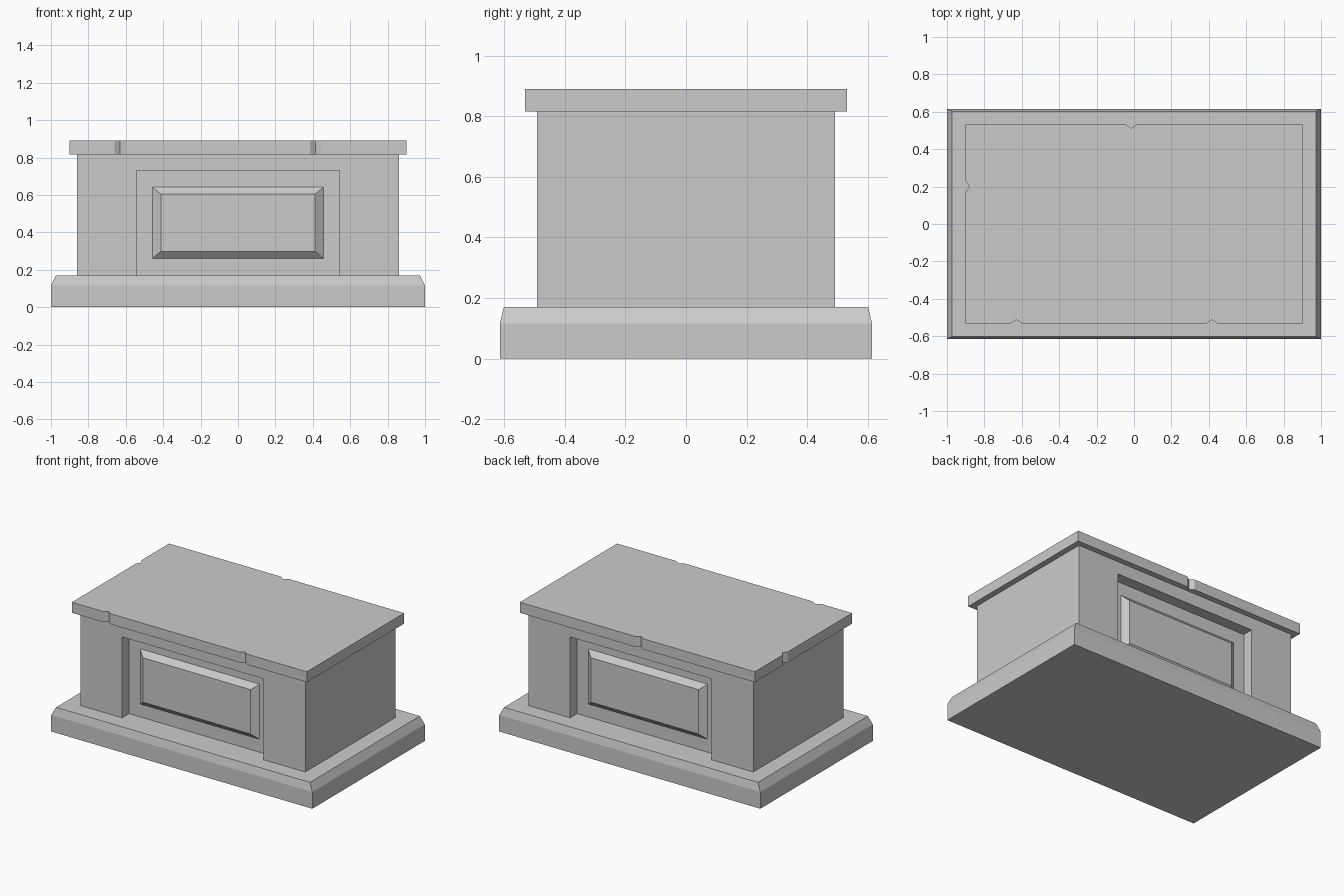
import bpy

if "Cube" in bpy.data.objects:
    bpy.data.objects.remove(bpy.data.objects["Cube"])

BODY_Y = 0.4925      # half depth of the body
RECESS = 0.076       # depth of the front and back recess
PANEL = 0.034        # how far the panel stands out


def mesh_object(name, verts, faces):
    mesh = bpy.data.meshes.new(name)
    mesh.from_pydata(verts, [], faces)
    obj = bpy.data.objects.new(name, mesh)
    bpy.context.collection.objects.link(obj)
    return obj


def loft(name, rings):
    """Closed solid through rings of equal point count."""
    n = len(rings[0])
    verts = [p for ring in rings for p in ring]
    faces = [tuple(reversed(range(n))), tuple(range(len(verts) - n, len(verts)))]
    for r in range(len(rings) - 1):
        for i in range(n):
            a, b = r * n + i, r * n + (i + 1) % n
            faces.append((a, b, b + n, a + n))
    return mesh_object(name, verts, faces)


def rect(x, y, z):
    return [(-x, -y, z), (x, -y, z), (x, y, z), (-x, y, z)]


# Plinth with sloped upper edge
loft("plinth", [rect(1.0, 0.615, 0), rect(1.0, 0.615, 0.115), rect(0.972, 0.602, 0.17)])

# Body with a recess cut into front and back
body = loft("body", [rect(0.86, BODY_Y, 0.17), rect(0.86, BODY_Y, 0.817)])
for side, label in ((-1, "front"), (1, "back")):
    y0, y1 = sorted((side * (BODY_Y - RECESS), side * 0.7))
    cutter = loft(label + "_recess_cutter",
                  [[(-0.542, y0, z), (0.542, y0, z), (0.542, y1, z), (-0.542, y1, z)]
                   for z in (0.05, 0.73)])
    cutter.hide_render = True
    cutter.hide_set(True)
    mod = body.modifiers.new(label + "_recess", "BOOLEAN")
    mod.operation = "DIFFERENCE"
    mod.solver = "EXACT"
    mod.object = cutter

    # Raised panel with sloped border
    rings = []
    for x, z0, z1, out in ((0.457, 0.26, 0.642, 0), (0.413, 0.298, 0.605, PANEL)):
        y = side * (BODY_Y - RECESS + out)
        sx = -side * x
        rings.append([(-sx, y, z0), (sx, y, z0), (sx, y, z1), (-sx, y, z1)])
    loft(label + "_panel", rings)

# Lid slab with small V-shaped chips in its edge
LX, LY, W, D = 0.90, 0.532, 0.03, 0.02
outline = [(-LX, -LY)]
for cx in (-0.63, 0.415):
    outline += [(cx - W, -LY), (cx, -LY + D), (cx + W, -LY)]
outline += [(LX, -LY), (LX, LY)]
outline += [(-0.015 + W, LY), (-0.015, LY - D), (-0.015 - W, LY), (-LX, LY)]
outline += [(-LX, 0.2 + W), (-LX + D, 0.2), (-LX, 0.2 - W)]
loft("lid", [[(x, y, z) for x, y in outline] for z in (0.817, 0.89)])
